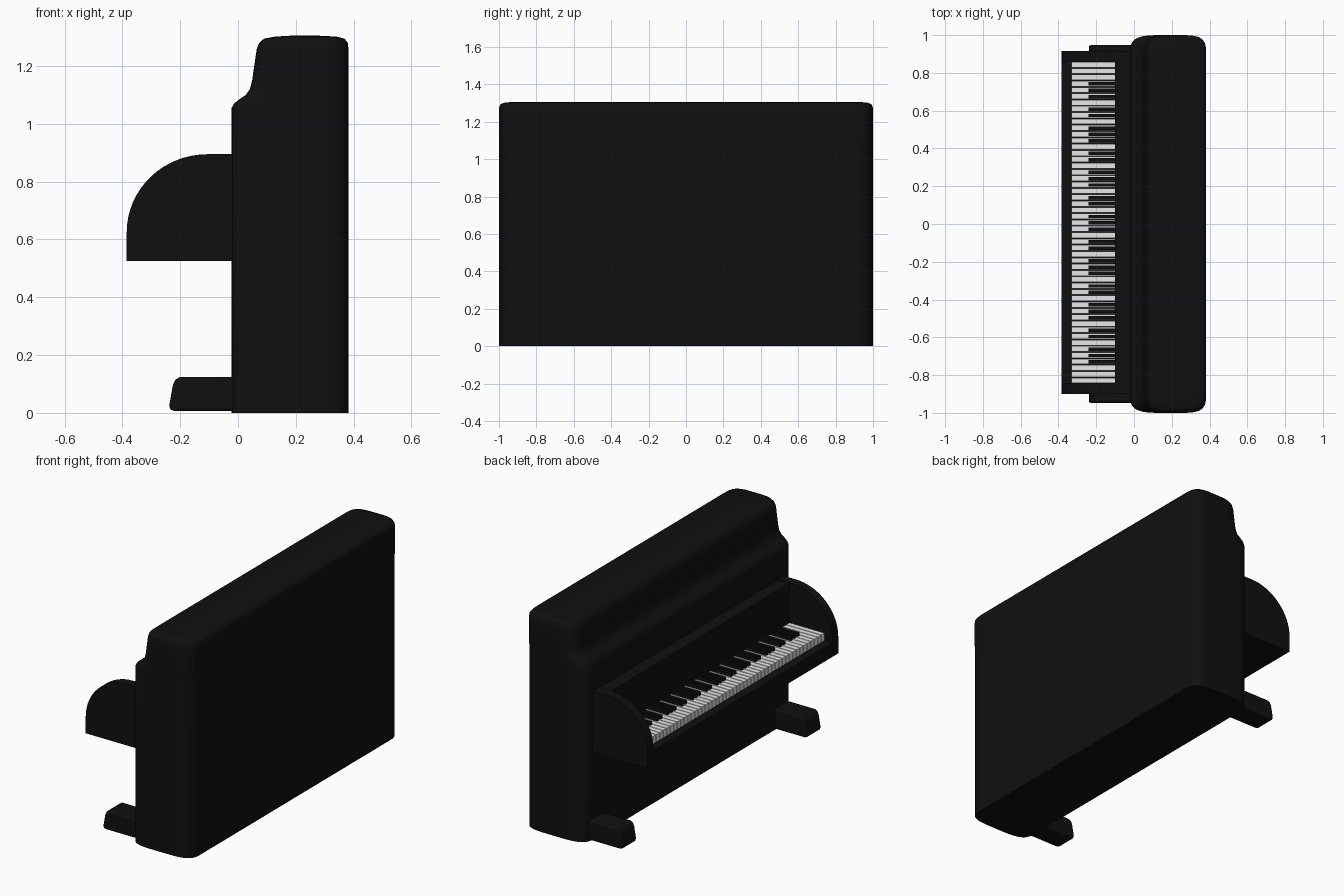
import bpy
import bmesh
from math import cos, sin, pi, radians

cube = bpy.data.objects.get("Cube")
if cube:
    bpy.data.objects.remove(cube)


def material(name, color):
    m = bpy.data.materials.new(name)
    m.use_nodes = True
    m.diffuse_color = color
    m.node_tree.nodes["Principled BSDF"].inputs["Base Color"].default_value = color
    return m


black = material("black lacquer", (0.005, 0.005, 0.005, 1))
ivory = material("white keys", (0.8, 0.8, 0.8, 1))


def finish(bm, name, mat, smooth=None):
    bmesh.ops.recalc_face_normals(bm, faces=bm.faces)
    mesh = bpy.data.meshes.new(name)
    bm.to_mesh(mesh)
    bm.free()
    mesh.materials.append(mat)
    obj = bpy.data.objects.new(name, mesh)
    bpy.context.collection.objects.link(obj)
    if smooth:
        bpy.ops.object.select_all(action="DESELECT")
        obj.select_set(True)
        bpy.context.view_layer.objects.active = obj
        bpy.ops.object.shade_smooth_by_angle(angle=radians(smooth))
    return obj


def add_box(bm, x, y, z):
    verts = bmesh.ops.create_cube(bm, size=1)["verts"]
    for v in verts:
        for i, (lo, hi) in enumerate((x, y, z)):
            v.co[i] = lo if v.co[i] < 0 else hi


def box(name, mat, x, y, z):
    bm = bmesh.new()
    add_box(bm, x, y, z)
    return finish(bm, name, mat)


def extrude_profile(name, mat, profile, y0, y1, smooth):
    bm = bmesh.new()
    face = bm.faces.new([bm.verts.new((x, y0, z)) for x, z in profile])
    new = bmesh.ops.extrude_face_region(bm, geom=[face])["geom"]
    for v in new:
        if isinstance(v, bmesh.types.BMVert):
            v.co.y = y1
    return finish(bm, name, mat, smooth)


# Cabinet: stacked rounded outlines as (height, front x, back x, half length)
def outline(z, x0, x1, half, steps=24, bulge=0.12):
    points = []
    for side in (1, -1):
        for i in range(steps + 1):
            a = pi * i / steps
            c, s = cos(a), abs(sin(a))
            u = abs(c) ** 0.5 * (1 if c > 0 else -1) * side
            x = (x0 + x1) / 2 + u * (x1 - x0) / 2
            points.append((x, side * (half - bulge + bulge * s ** 0.5), z))
    return points


rings = [(0, -.022, .382, 1), (1.055, -.022, .382, 1), (1.07, -.014, .382, 1),
         (1.085, .005, .382, 1), (1.10, .027, .382, 1), (1.12, .041, .382, 1),
         (1.15, .049, .382, 1), (1.20, .056, .382, 1), (1.26, .065, .382, 1),
         (1.28, .073, .380, .998), (1.295, .09, .368, .99),
         (1.302, .13, .34, .97), (1.306, .20, .26, .93)]
bm = bmesh.new()
loops = [[bm.verts.new(p) for p in outline(*ring)] for ring in rings]
for low, high in zip(loops, loops[1:]):
    for i in range(len(low)):
        j = (i + 1) % len(low)
        bm.faces.new((low[i], low[j], high[j], high[i]))
bm.faces.new(loops[0])
bm.faces.new(loops[-1])
finish(bm, "cabinet", black, 50)

# Curved cheeks at both ends of the keyboard
cheek = [(0.0, .525), (-.385, .525)]
for i in range(17):
    a = pi / 2 * i / 16
    cheek.append((-.105 - .28 * cos(a), .625 + .27 * sin(a)))
cheek.append((0.0, .895))
extrude_profile("left_cheek", black, cheek, .86, .915, 30)
extrude_profile("right_cheek", black, cheek, -.90, -.845, 30)

# Key bed and the upright board behind the keys
box("key_bed", black, (-.385, 0), (-.85, .865), (.525, .61))
box("fall_board", black, (-.10, 0), (-.85, .865), (.60, .893))

# White keys
count = 51
low_end, high_end = -.845, .86
pitch = (high_end - low_end) / count
bm = bmesh.new()
for i in range(count):
    y = low_end + i * pitch
    add_box(bm, (-.332, -.09), (y + .0025, y + pitch - .0025), (.605, .655))
finish(bm, "white_keys", ivory)

# Black keys in alternating groups of three and two
bm = bmesh.new()
for octave in range(7):
    for step in (-1, 0, 1, 3, 4):
        if octave == 6 and step > 1:
            continue
        y = -.696 + (octave * 7 + step) * pitch
        add_box(bm, (-.24, -.09), (y - .009, y + .009), (.64, .675))
finish(bm, "black_keys", black)

# Feet
foot = [(0, .007), (-.222, .007), (-.234, .012), (-.238, .025), (-.225, .098),
        (-.216, .115), (-.2, .125), (0, .125)]
for name, side in (("left_foot", 1), ("right_foot", -1)):
    obj = extrude_profile(name, black, foot, side * .81, side * .947, 40)
    bevel = obj.modifiers.new("soft_edges", "BEVEL")
    bevel.width = .008
    bevel.segments = 2
    bevel.limit_method = "ANGLE"
    bevel.angle_limit = radians(60)
